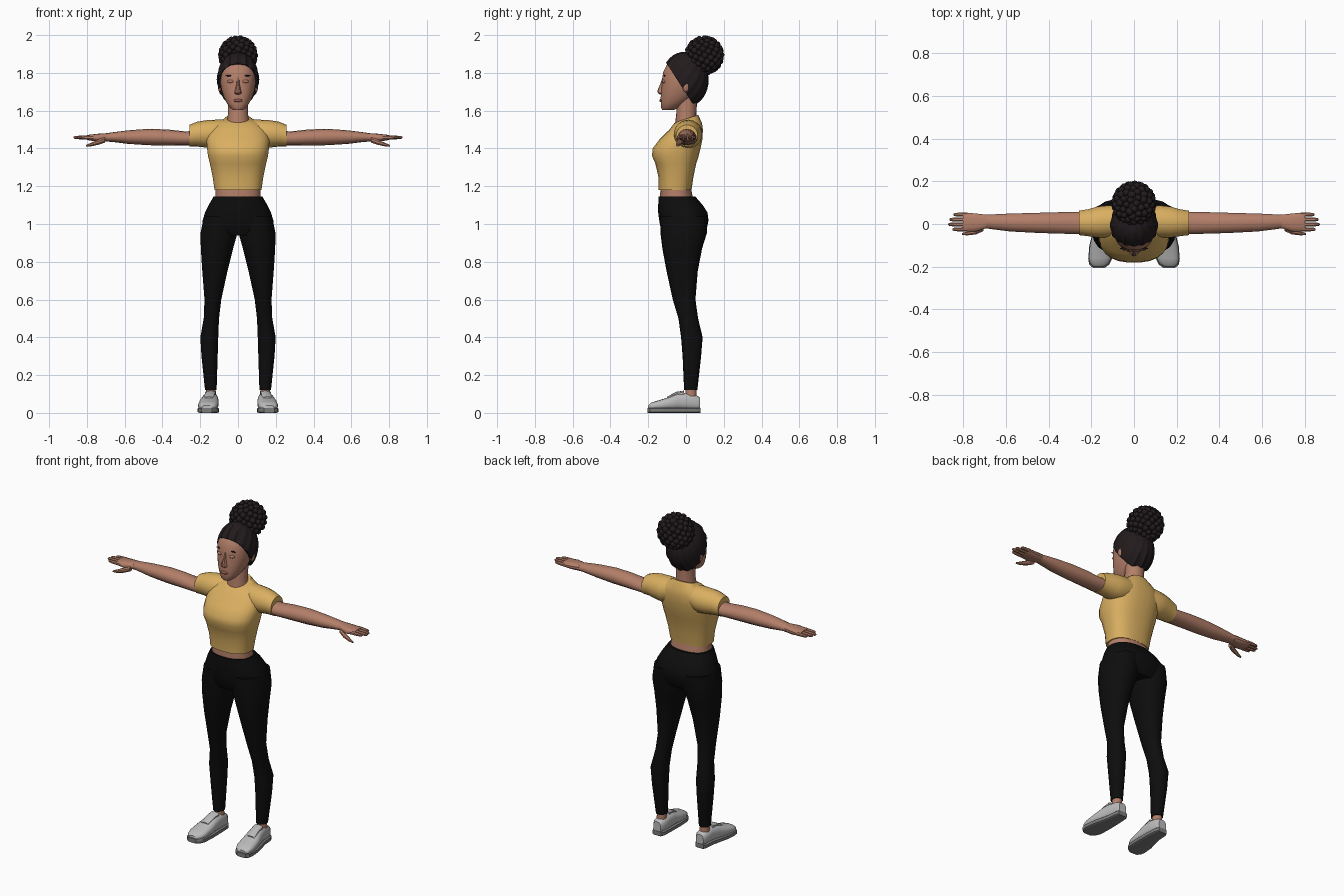
import bpy, bmesh, math, random
from mathutils import Matrix, Vector

random.seed(4)
if "Cube" in bpy.data.objects:
    bpy.data.objects.remove(bpy.data.objects["Cube"])


def material(name, *rgb):
    mat = bpy.data.materials.new(name)
    mat.use_nodes = True
    mat.diffuse_color = (*rgb, 1)
    shader = next(n for n in mat.node_tree.nodes if n.type == "BSDF_PRINCIPLED")
    shader.inputs["Base Color"].default_value = (*rgb, 1)
    shader.inputs["Roughness"].default_value = 0.8
    return mat


SKIN = material("warm brown skin", .45, .21, .14)
LIP = material("muted lip", .3, .11, .08)
HAIR = material("dark hair", .016, .011, .012)
SHIRT = material("mustard cloth", .7, .43, .12)
BLACK = material("black stretch cloth", .004, .004, .004)
SHOE = material("light grey shoe", .5, .5, .5)
SOLE = material("grey rubber", .2, .2, .2)


def finish(name, bm, mat, mirror=False, angle=35):
    bmesh.ops.recalc_face_normals(bm, faces=bm.faces)
    mesh = bpy.data.meshes.new(name)
    bm.to_mesh(mesh)
    bm.free()
    mesh.materials.append(mat)
    mesh.polygons.foreach_set("use_smooth", [True] * len(mesh.polygons))
    mesh.set_sharp_from_angle(angle=math.radians(angle))
    obj = bpy.data.objects.new(name, mesh)
    bpy.context.collection.objects.link(obj)
    if mirror:
        obj.modifiers.new("Mirror", "MIRROR").use_mirror_merge = False
    return obj


def loft(name, mat, axis, rings, n=18, power=2.0, mirror=False, dip=0.0):
    """Skin rounded cross-sections (position, low a, high a, low b, high b)."""
    bm = bmesh.new()
    loops = []
    for k, (t, a0, a1, b0, b1) in enumerate(rings):
        loop = []
        for i in range(n):
            ang = math.tau * (i + 0.5) / n
            u, v = (math.copysign(abs(f) ** (2 / power), f)
                    for f in (math.cos(ang), math.sin(ang)))
            a = (a0 + a1) / 2 + u * (a1 - a0) / 2
            b = (b0 + b1) / 2 + v * (b1 - b0) / 2
            h = t + (dip * v if k == len(rings) - 1 else 0)
            co = {"X": (h, a, b), "Y": (a, h, b), "Z": (a, b, h)}[axis]
            loop.append(bm.verts.new(co))
        loops.append(loop)
    for low, high in zip(loops, loops[1:]):
        for i in range(n):
            j = (i + 1) % n
            bm.faces.new((low[i], low[j], high[j], high[i]))
    bm.faces.new(loops[0])
    bm.faces.new(loops[-1])
    return finish(name, bm, mat, mirror)


def centred(rows):
    return [(z, -w, w, front, back) for z, w, front, back in rows]


def ellipsoid(name, mat, centre, radii, mirror=False):
    bm = bmesh.new()
    place = Matrix.Translation(centre) @ Matrix.Diagonal((*radii, 1))
    bmesh.ops.create_icosphere(bm, subdivisions=2, radius=1, matrix=place)
    return finish(name, bm, mat, mirror)


# Torso and clothes
loft("shirt_body", SHIRT, "Z", centred([
    (1.18, .125, -.145, .03), (1.25, .135, -.147, .04), (1.32, .15, -.163, .055),
    (1.36, .16, -.181, .068), (1.40, .165, -.177, .078), (1.45, .168, -.14, .088),
    (1.50, .155, -.088, .09), (1.535, .11, -.062, .085), (1.56, .065, -.045, .065),
]), n=24, power=2.5, dip=.018)
loft("shirt_sleeves", SHIRT, "X", [
    (.05, -.04, .08, 1.43, 1.553), (.12, -.065, .088, 1.40, 1.552),
    (.17, -.065, .083, 1.405, 1.549), (.215, -.058, .07, 1.41, 1.542),
    (.257, -.053, .063, 1.41, 1.525)], mirror=True)
loft("waist", SKIN, "Z", centred([
    (1.11, .125, -.138, .04), (1.15, .12, -.138, .035), (1.2, .118, -.135, .025)]),
    n=24, power=2.3)
loft("leggings_hips", BLACK, "Z", centred([
    (.94, .17, -.115, .09), (.97, .194, -.134, .11), (1.02, .188, -.143, .12),
    (1.06, .176, -.148, .115), (1.1, .157, -.148, .09), (1.145, .13, -.146, .05)]),
    n=24, power=2.3)
loft("leggings_legs", BLACK, "Z", [
    (.12, .113, .175, -.01, .06), (.3, .107, .194, -.018, .08),
    (.4, .104, .2, -.026, .088), (.5, .1, .182, -.04, .064),
    (.6, .088, .178, -.07, .05), (.75, .055, .19, -.103, .062),
    (.87, .025, .198, -.125, .085), (.95, .002, .2, -.135, .11),
    (1.04, .01, .182, -.138, .114)], power=2.2, mirror=True)

# Arms and hands
loft("arms", SKIN, "X", [
    (.2, -.048, .058, 1.415, 1.495), (.28, -.048, .058, 1.415, 1.49),
    (.37, -.046, .056, 1.416, 1.5), (.47, -.042, .053, 1.417, 1.504),
    (.58, -.036, .05, 1.424, 1.496), (.66, -.026, .046, 1.434, 1.486),
    (.7, -.02, .044, 1.437, 1.48)], n=14, mirror=True)
loft("palms", SKIN, "X", [
    (.69, -.02, .044, 1.437, 1.481), (.74, -.036, .05, 1.436, 1.478),
    (.785, -.036, .054, 1.442, 1.473), (.8, -.033, .052, 1.446, 1.47)],
    n=14, power=2.5, mirror=True)
for i, (finger, tip) in enumerate([("index", .85), ("middle", .87),
                                   ("ring", .865), ("little", .845)]):
    y = -.025 + .023 * i
    loft(finger + "_fingers", SKIN, "X", [
        (x, y - r, y + r, 1.458 - r, 1.458 + r)
        for x, r in [(.78, .0115), (tip - .025, .01), (tip - .006, .008), (tip, .004)]],
        n=8, mirror=True)
loft("thumbs", SKIN, "X", [
    (.705, -.034, -.004, 1.43, 1.46), (.74, -.05, -.02, 1.418, 1.448),
    (.78, -.054, -.034, 1.41, 1.43), (.805, -.052, -.042, 1.409, 1.419)],
    n=8, mirror=True)

# Ankles and shoes
loft("ankles", SKIN, "Z", [
    (.06, .115, .173, -.005, .058), (.13, .118, .17, -.002, .054)], mirror=True)
shoe = [
    (.074, .118, .168, .015, .082), (.055, .107, .178, .015, .093),
    (0, .104, .182, .015, .106), (-.045, .103, .193, .015, .104),
    (-.1, .102, .207, .015, .08), (-.16, .106, .212, .015, .062),
    (-.185, .118, .207, .015, .054), (-.2, .14, .19, .015, .04)]
loft("shoe_uppers", SHOE, "Y", shoe, power=2.6, mirror=True)
loft("shoe_soles", SOLE, "Y", [
    (y * 1.025, a - .003, b + .003, 0, .027) for y, a, b, *_ in shoe],
    n=12, power=7, mirror=True)
loft("shoe_tongues", SHOE, "Y", [
    (-.1, .13, .18, .06, .086), (-.05, .122, .176, .08, .112),
    (-.01, .118, .174, .09, .118)], n=10, power=3, mirror=True)

# Neck and head
loft("neck", SKIN, "Z", centred([
    (1.48, .07, -.062, .055), (1.53, .062, -.058, .058),
    (1.58, .054, -.052, .055), (1.68, .055, -.045, .06)]))
loft("head", SKIN, "Z", centred([
    (1.603, .025, -.125, -.065), (1.615, .042, -.132, -.04), (1.64, .06, -.134, 0),
    (1.67, .075, -.135, .04), (1.71, .088, -.131, .065), (1.75, .094, -.127, .075),
    (1.8, .093, -.123, .08), (1.84, .085, -.104, .07), (1.875, .055, -.07, .045)]),
    n=24, power=2.2)
loft("nose", SKIN, "Z", centred([
    (1.685, .012, -.137, -.11), (1.693, .02, -.149, -.11), (1.705, .017, -.152, -.11),
    (1.74, .009, -.137, -.11), (1.775, .008, -.125, -.11)]), n=10)
ellipsoid("lips", LIP, (0, -.133, 1.654), (.025, .009, .009))
ellipsoid("eyelids", SKIN, (.038, -.116, 1.755), (.02, .011, .009), mirror=True)
ellipsoid("eyebrows", HAIR, (.042, -.114, 1.785), (.025, .005, .004), mirror=True)
ellipsoid("ears", SKIN, (.096, .0, 1.73), (.011, .02, .033), mirror=True)

# Swept-back hair with ridged strands, trimmed along the hairline
bm = bmesh.new()
bmesh.ops.create_uvsphere(bm, u_segments=64, v_segments=18, radius=1)
for v in bm.verts:
    ridge = 1 + .025 * math.cos(16 * math.atan2(v.co.y, v.co.x))
    v.co.x *= ridge
    v.co.y *= ridge
bm.transform(Matrix.Translation((0, -.005, 1.765))
             @ Matrix.Diagonal((.11, .123, .145, 1))
             @ Matrix.Rotation(math.radians(-40), 4, "X"))
cut = bmesh.ops.bisect_plane(
    bm, geom=bm.verts[:] + bm.edges[:] + bm.faces[:], plane_co=(0, -.1, 1.845),
    plane_no=(0, -.23, -.15), clear_outer=True)
bmesh.ops.edgeloop_fill(
    bm, edges=[e for e in cut["geom_cut"] if isinstance(e, bmesh.types.BMEdge)])
finish("swept_hair", bm, HAIR)

# Curly bun: small curls spread evenly over a round core
bm = bmesh.new()
centre = Vector((0, .097, 1.893))
bmesh.ops.create_icosphere(bm, subdivisions=3, radius=.09,
                           matrix=Matrix.Translation(centre))
curls = 110
for i in range(curls):
    h = 1 - 2 * (i + .5) / curls
    turn = i * math.pi * (3 - math.sqrt(5))
    side = math.sqrt(1 - h * h)
    way = Vector((side * math.cos(turn), side * math.sin(turn), h))
    size = random.uniform(.015, .02)
    bmesh.ops.create_icosphere(bm, subdivisions=2, radius=size,
                               matrix=Matrix.Translation(centre + way * (.107 - size)))
finish("curly_bun", bm, HAIR)
